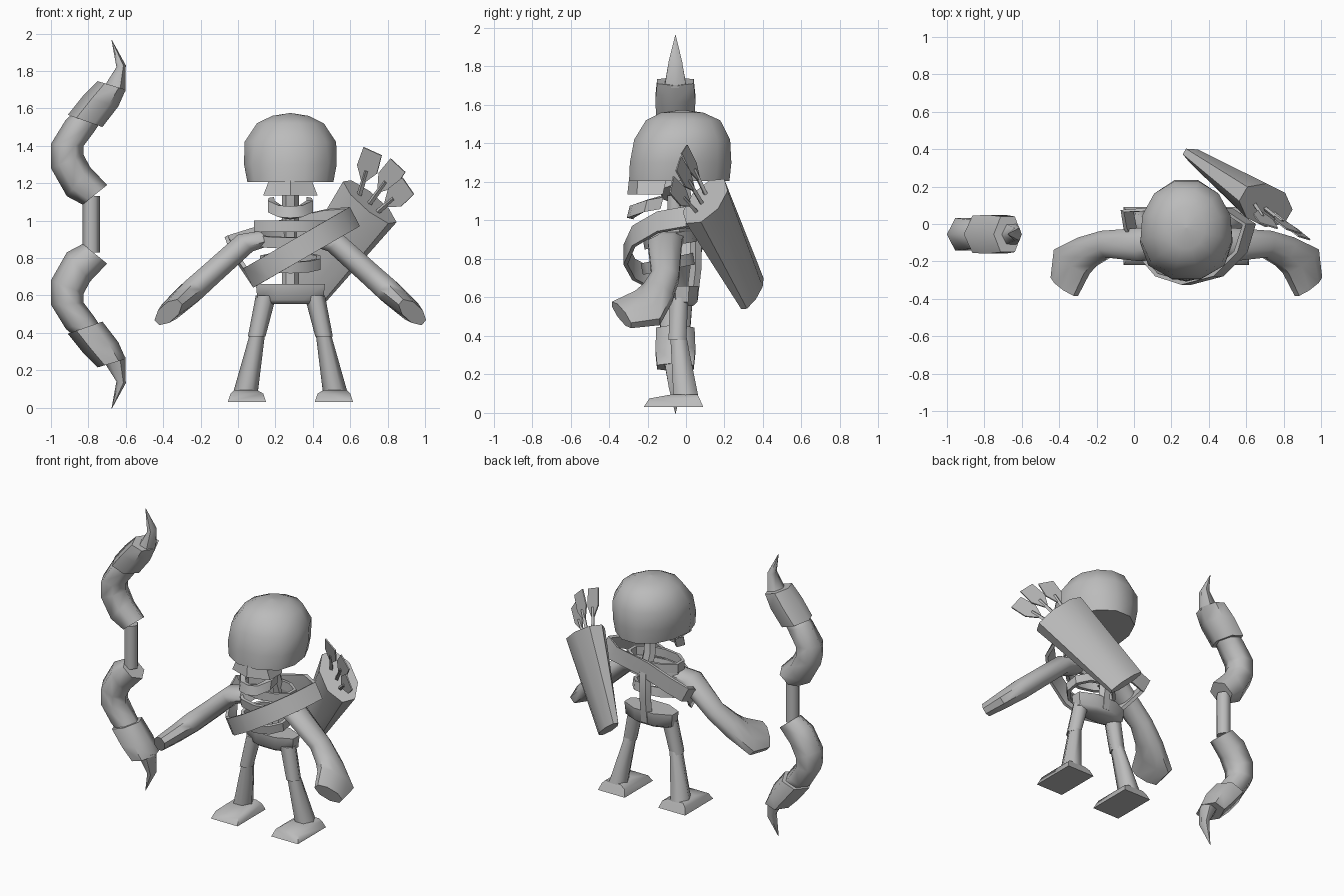
import bpy, bmesh, math
from mathutils import Vector as V

if "Cube" in bpy.data.objects:
    bpy.data.objects.remove(bpy.data.objects["Cube"])

bone = bpy.data.materials.new("plain_grey")
bone.diffuse_color = (0.5, 0.5, 0.5, 1)
bone.use_nodes = True
bone.node_tree.nodes["Principled BSDF"].inputs["Base Color"].default_value = bone.diffuse_color
MID = 0.28  # x of the figure's symmetry plane


def loft(name, rings, closed=False, angle=50):
    """Skin a list of equal-length rings; cap both ends unless closed."""
    bm = bmesh.new()
    vs = [[bm.verts.new(p) for p in r] for r in rings]
    n = len(vs[0])
    for i in range(len(vs) if closed else len(vs) - 1):
        a, b = vs[i], vs[(i + 1) % len(vs)]
        for j in range(n):
            bm.faces.new((a[j], a[(j + 1) % n], b[(j + 1) % n], b[j]))
    if not closed:
        bm.faces.new(vs[0])
        bm.faces.new(vs[-1])
    bmesh.ops.remove_doubles(bm, verts=bm.verts, dist=0.0005)
    bmesh.ops.recalc_face_normals(bm, faces=bm.faces)
    me = bpy.data.meshes.new(name)
    bm.to_mesh(me)
    bm.free()
    me.materials.append(bone)
    ob = bpy.data.objects.new(name, me)
    bpy.context.collection.objects.link(ob)
    bpy.ops.object.select_all(action='DESELECT')
    ob.select_set(True)
    bpy.context.view_layer.objects.active = ob
    bpy.ops.object.shade_smooth_by_angle(angle=math.radians(angle))
    return ob


def ring(c, u, v, n=8, off=0.0):
    """Ellipse of n points around c with half axes u and v."""
    c, u, v = V(c), V(u), V(v)
    return [c + u * math.cos(2 * math.pi * (k + off) / n)
            + v * math.sin(2 * math.pi * (k + off) / n) for k in range(n)]


def flat(z, cx, cy, rx, ry, n=8, off=0.0):
    return ring((cx, cy, z), (rx, 0, 0), (0, ry, 0), n, off)


def pair(name, rings, angle=65):
    """Part on one side of the figure and its mirror image."""
    loft("left_" + name, rings, angle=angle)
    loft("right_" + name, [[V((2 * MID - p[0], p[1], p[2])) for p in r] for r in rings],
         angle=angle)


def band(name, pts, up, half, thick=0.022, closed=True):
    """Flat strap following pts, half-height along up, thickness inward."""
    up = V(up).normalized()
    mid = sum((V(p) for p in pts), V()) / len(pts)
    rings = []
    for p in pts:
        p = V(p)
        d = mid - p
        d = (d - up * d.dot(up)).normalized() * thick
        rings.append([p + up * half, p - up * half, p + d - up * half, p + d + up * half])
    return loft(name, rings, closed, 40)


def box(z, x0, x1, y0, y1):
    return [V((x0, y0, z)), V((x1, y0, z)), V((x1, y1, z)), V((x0, y1, z))]


# Bow: (left x, left z, right x, right z, half depth), upper half then mirrored
BY, BZ = -0.055, 0.98
limb = [(-.83, 1.085, -.70, 1.19, .08), (-.915, 1.13, -.79, 1.285, .095),
        (-1.0, 1.28, -.825, 1.35, .10), (-1.0, 1.41, -.825, 1.40, .10),
        (-.92, 1.54, -.765, 1.48, .09), (-.85, 1.60, -.72, 1.55, .08)]
sleeve = [(-.91, 1.565, -.725, 1.50, .115), (-.83, 1.665, -.64, 1.61, .12),
          (-.75, 1.745, -.60, 1.70, .11)]
spike = [(-.72, 1.71, -.602, 1.69, .065), (-.65, 1.82, -.60, 1.83, .04),
         (-.676, 1.963, -.674, 1.965, .001)]


def bow_part(name, secs, s):
    loft(name, [ring(((a + c) / 2, BY, BZ + s * ((b + d) / 2 - BZ)),
                     ((c - a) / 2, 0, s * (d - b) / 2), (0, h, 0), 6)
                for a, b, c, d, h in secs], angle=65)


for s, side in ((1, "upper"), (-1, "lower")):
    bow_part(side + "_bow_limb", limb, s)
    bow_part(side + "_bow_sleeve", sleeve, s)
    bow_part(side + "_bow_tip", spike, s)
loft("bow_grip", [flat(z, -.785, BY, .047, .047, 6) for z in (.83, 1.13)], angle=65)


# Skull: cranium with a squarer face side, upper jaw wedge, horseshoe lower jaw
def skull_ring(z, cy, rx, ry, square):
    pts = flat(z, MID, cy, rx, ry, 12, .5)
    for p in pts:
        if p.y < cy:
            k = (cy - p.y) / ry
            p.x += (p.x - MID) * square * k
    return pts


loft("cranium", [skull_ring(*r) for r in
     ((1.205, -.035, .218, .27, .35), (1.30, -.028, .238, .273, .3), (1.42, -.02, .244, .258, .15),
      (1.52, -.015, .185, .20, 0), (1.56, -.02, .10, .115, 0), (1.575, -.02, .001, .001, 0))])


def jaw_ring(z, hw, yb, yf, nose):
    return [V((MID - hw, yb, z)), V((MID - hw, yf, z)), V((MID, nose, z)),
            V((MID + hw, yf, z)), V((MID + hw, yb, z))]


loft("upper_jaw", [jaw_ring(1.135, .145, -.12, -.255, -.305),
                   jaw_ring(1.225, .11, -.10, -.25, -.295)], angle=40)
band("lower_jaw", [(.165, -.125, 1.09), (.16, -.21, 1.075), (.215, -.285, 1.05), (.28, -.30, 1.045),
                   (.345, -.285, 1.05), (.40, -.21, 1.075), (.395, -.125, 1.09)],
     (0, .25, 1), .032, .035, False)

# Spine, chest rings and hips
loft("spine", [flat(z, MID, y, .045, .035, 6) for z, y in
               ((1.22, -.01), (1.05, .0), (.92, .05), (.75, .05), (.58, .03))])


def hoop(name, z, tilt, rx, y0, y1, half):
    cy, ry = (y0 + y1) / 2, (y1 - y0) / 2
    pts = ring((MID, cy, z), (rx, 0, 0), (0, ry, ry * tilt), 10, .5)
    band(name, pts, (0, -tilt, 1), half)


hoop("collar_ring", .97, .0, .205, -.19, .05, .03)
hoop("upper_rib", .90, .15, .20, -.22, .06, .03)
hoop("lower_rib", .775, .2, .17, -.23, .05, .03)
loft("hips", [flat(z, MID, -.02, rx, ry, 8, .5) for z, rx, ry in
              ((.555, .15, .06), (.575, .19, .085), (.66, .20, .092))], angle=50)

# Legs and feet
pair("thigh", [flat(.60, .15, -.035, .055, .055, 6), flat(.38, .10, -.045, .047, .053, 6)])
pair("shin", [flat(.40, .105, -.04, .04, .048, 6), flat(.08, .04, 0, .066, .075, 6)])
pair("foot", [box(.03, -.055, .15, -.22, .09), box(.075, -.04, .135, -.19, .07),
              box(.095, -.02, .10, -.08, .06)], 50)

# Arms ending in a flat hand bent forward: back edge x, y, front edge x, y, half height
arm_rings = []
slant = V((-.67, 0, .74))
for xb, yb, xf, yf, h in ((.15, -.01, .15, -.17, .05), (.04, -.02, .04, -.20, .06),
                          (-.16, -.035, -.14, -.18, .062), (-.28, -.07, -.215, -.225, .064),
                          (-.415, -.135, -.25, -.265, .056), (-.435, -.285, -.31, -.385, .045)):
    b, f = (V((x, y, .48 + .9 * (min(x, .07) + .405))) for x, y in ((xb, yb), (xf, yf)))
    arm_rings.append(ring((b + f) / 2, (f - b) * .53, slant * h * 1.08, 8, .5))
pair("arm", arm_rings, 55)

# Strap: steep across the front, shallower and higher across the back
front = [(.055, -.18), (.14, -.28), (.28, -.325), (.45, -.28), (.58, -.15), (.625, 0)]
back = [(.50, .085, 1.01), (.28, .075, .96), (.08, .085, .90), (-.045, .075, .86),
        (-.03, -.02, .82)]
band("strap", [(x, y, .857 + .577 * (x - .34)) for x, y in front] + back, (-.45, 0, .866), .058)

# Quiver tapering to a flattened end
bottom, mouth = V((.355, .345, .62)), V((.705, .10, 1.10))
axis = (mouth - bottom).normalized()
u = V((.7, -.35, -.65)).normalized()
v = axis.cross(u).normalized()
loft("quiver", [ring(bottom, u * .135, v * .045, 8, .5),
                ring(mouth, u * .19, v * .115, 8, .5)], angle=40)


# Arrows: thin shaft with a flat flared fletching plate
def arrow(name, base, tip):
    base, tip = V(base), V(tip)
    d = (tip - base).normalized()
    w = d.cross(V((.3, 1, 0))).normalized()
    n = d.cross(w) * .004
    loft(name + "_shaft", [ring(p, w * .014, n * 3, 4) for p in (base, tip - d * .12)])
    out = [tip - d * a + w * b for a, b in ((.18, .015), (.11, .06), (0, .055),
                                            (0, -.055), (.11, -.06), (.18, -.015))]
    loft(name + "_fletching", [[p + n for p in out], [p - n for p in out]], angle=30)


arrow("first_arrow", (.63, .13, 1.08), (.72, -.01, 1.37))
arrow("second_arrow", (.68, .10, 1.06), (.855, -.04, 1.295))
arrow("third_arrow", (.74, .06, 1.04), (.91, -.075, 1.185))
